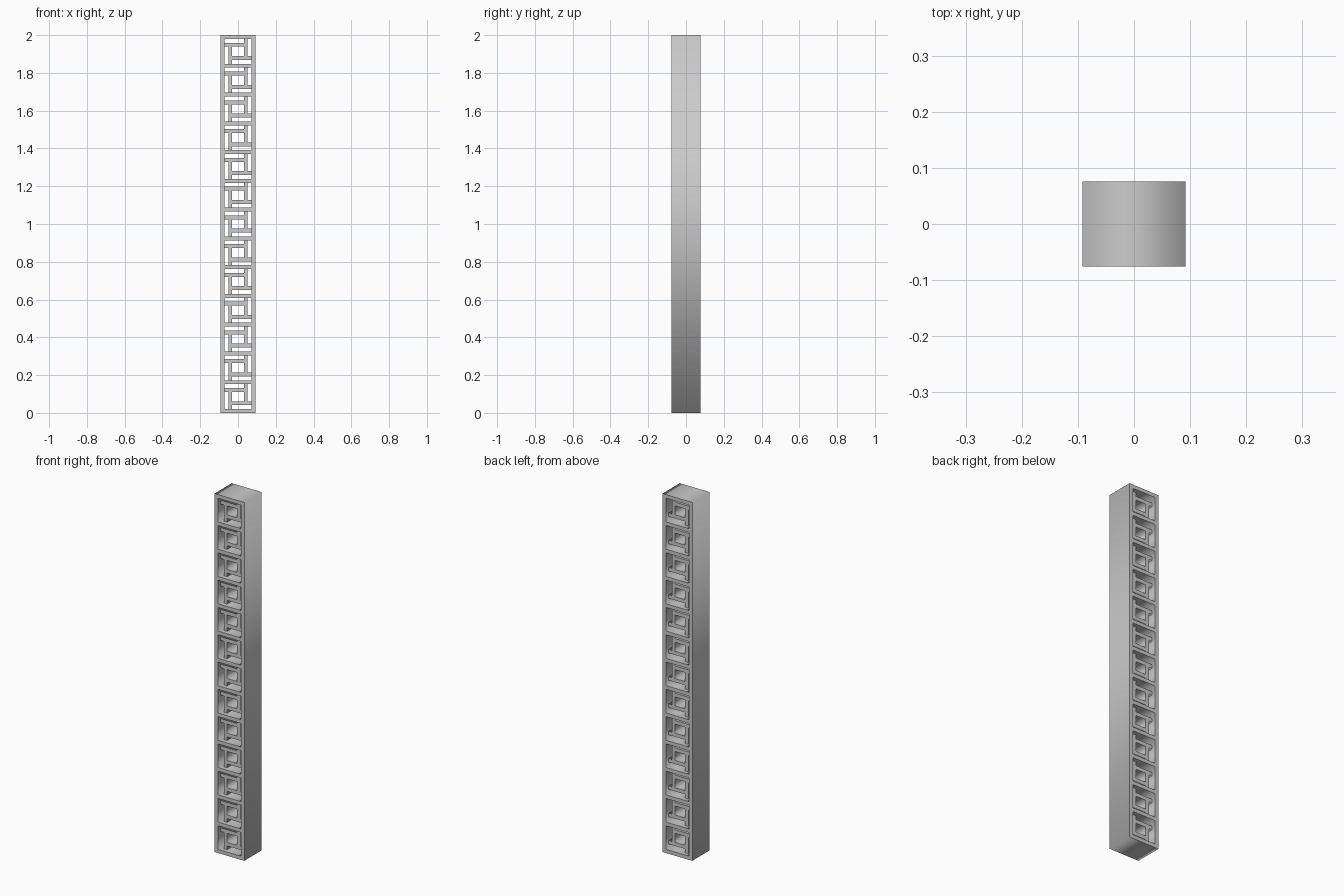
import bpy
import math

if "Cube" in bpy.data.objects:
    bpy.data.objects.remove(bpy.data.objects["Cube"])

CELLS = 13
HALF_W, HALF_D, HEIGHT = 0.092, 0.076, 2.0
WALL = 0.0205
PITCH = (HEIGHT - WALL) / CELLS
X = HALF_W - WALL            # half width of an opening
Z = (PITCH - WALL) / 2       # half height of an opening
STRIP, BAR = 0.0205, 0.0205  # gap beside the bars, bar width


def rect(x, z0, z1):
    return [(-x, z0), (x, z0), (x, z1), (-x, z1)]


def extruded(name, outlines, half_depth):
    """Fill the closed x-z outlines (holes included) and extrude along y."""
    cu = bpy.data.curves.new(name, 'CURVE')
    cu.dimensions = '2D'
    cu.fill_mode = 'BOTH'
    cu.extrude = half_depth
    for pts in outlines:
        sp = cu.splines.new('POLY')
        sp.points.add(len(pts) - 1)
        for p, (x, z) in zip(sp.points, pts):
            p.co = (x, z, 0, 1)
        sp.use_cyclic_u = True
    ob = bpy.data.objects.new(name, cu)
    bpy.context.collection.objects.link(ob)
    ob.rotation_euler.x = math.pi / 2
    bpy.ops.object.select_all(action='DESELECT')
    ob.select_set(True)
    bpy.context.view_layer.objects.active = ob
    bpy.ops.object.convert(target='MESH')
    bpy.ops.object.transform_apply(location=False, rotation=True, scale=False)


centres = [WALL / 2 + PITCH * (i + 0.5) for i in range(CELLS)]

# outer frame with a stack of open cells
extruded("column_frame",
         [rect(HALF_W, 0, HEIGHT)] + [rect(X, c - Z, c + Z) for c in centres],
         HALF_D)

# recessed pinwheel lattice: four arms around a central hole in each cell
a, b = X - STRIP, X - STRIP - BAR
e, f = Z - STRIP, Z - STRIP - BAR
half = [(-X, e), (b, e), (b, Z), (a, Z), (a, -f), (X, -f)]
pinwheel = half + [(-x, -z) for x, z in half]
lattice = []
for c in centres:
    lattice.append([(x, z + c) for x, z in pinwheel])
    lattice.append(rect(b, c - f, c + f))
extruded("pinwheel_lattice", lattice, 0.052)
